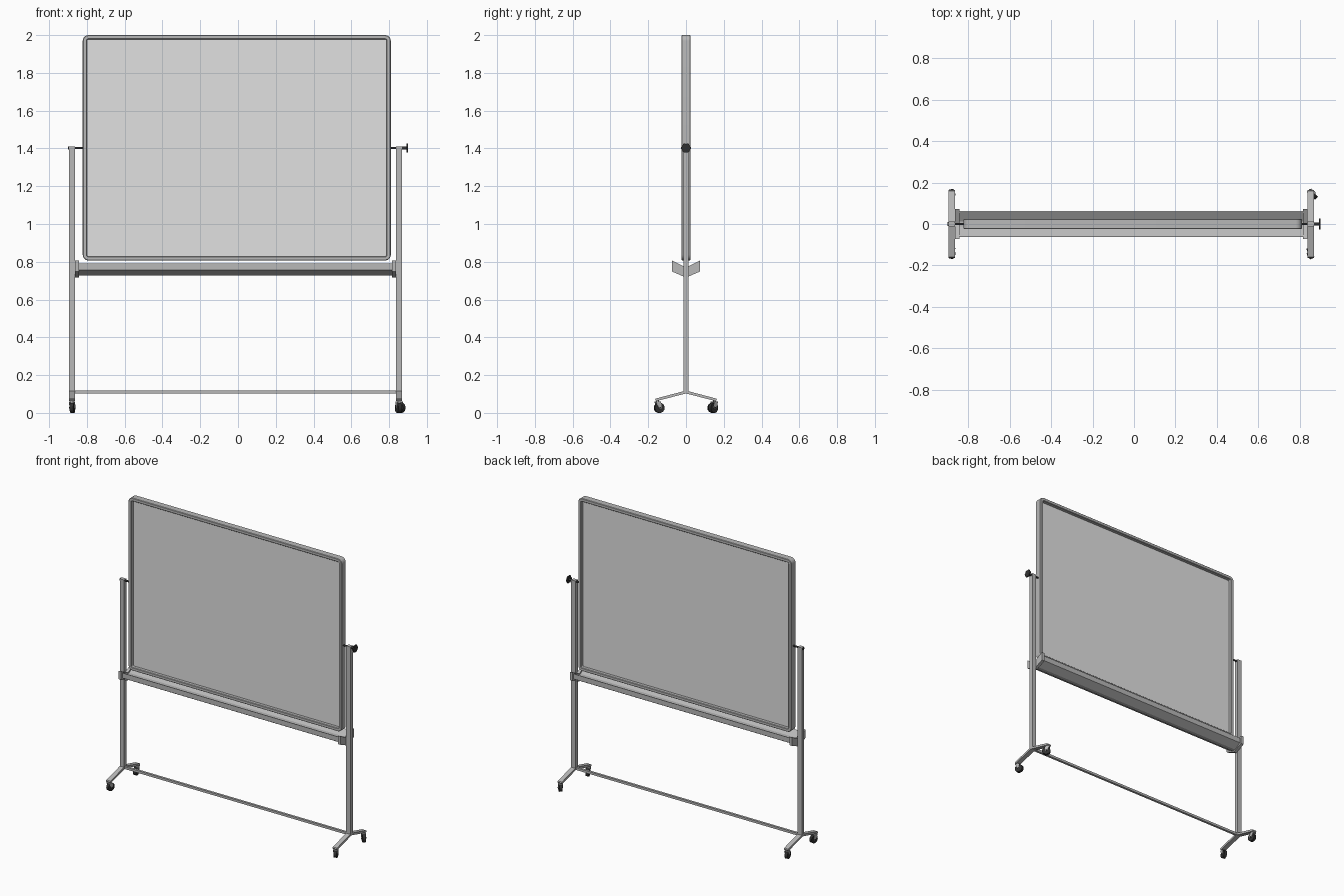
import bpy, bmesh, math
from mathutils import Matrix, Vector

if "Cube" in bpy.data.objects:
    bpy.data.objects.remove(bpy.data.objects["Cube"])


def material(name, r, g, b):
    m = bpy.data.materials.new(name)
    m.diffuse_color = (r, g, b, 1)
    m.use_nodes = True
    m.node_tree.nodes["Principled BSDF"].inputs["Base Color"].default_value = m.diffuse_color
    return m


METAL = material("grey metal", 0.48, 0.48, 0.48)
BOARD = material("board white", 0.75, 0.75, 0.75)
BLACK = material("black rubber", 0.03, 0.03, 0.03)


def finish(name, bm, mat, smooth=False):
    bmesh.ops.recalc_face_normals(bm, faces=bm.faces)
    me = bpy.data.meshes.new(name)
    bm.to_mesh(me)
    bm.free()
    me.materials.append(mat)
    ob = bpy.data.objects.new(name, me)
    bpy.context.collection.objects.link(ob)
    if smooth:
        bpy.context.view_layer.objects.active = ob
        ob.select_set(True)
        bpy.ops.object.shade_smooth_by_angle(angle=math.radians(35))
        ob.select_set(False)
    return ob


def box(name, lo, hi, mat, mtx=None):
    bm = bmesh.new()
    bmesh.ops.create_cube(bm, size=1)
    for v in bm.verts:
        v.co = Vector([lo[i] + (v.co[i] + 0.5) * (hi[i] - lo[i]) for i in range(3)])
    if mtx:
        bm.transform(mtx)
    return finish(name, bm, mat)


def extrude_x(name, yz, x0, x1, mat, mtx=None):
    bm = bmesh.new()
    a = [bm.verts.new((x0, y, z)) for y, z in yz]
    b = [bm.verts.new((x1, y, z)) for y, z in yz]
    bm.faces.new(a)
    bm.faces.new(b)
    n = len(yz)
    for i in range(n):
        bm.faces.new((a[i], a[(i + 1) % n], b[(i + 1) % n], b[i]))
    if mtx:
        bm.transform(mtx)
    return finish(name, bm, mat)


def rod_x(name, x0, x1, y, z, r, mat, sides=16, mtx=None):
    bm = bmesh.new()
    bmesh.ops.create_cone(bm, cap_ends=True, segments=sides, radius1=r, radius2=r, depth=x1 - x0)
    bm.transform(Matrix.Translation(((x0 + x1) / 2, y, z)) @ Matrix.Rotation(math.pi / 2, 4, 'Y'))
    if mtx:
        bm.transform(mtx)
    return finish(name, bm, mat, True)


# Rounded board outline, inset by d
X0, X1, Z0, Z1 = -0.822, 0.809, 0.807, 2.0


def outline(d, r, steps=6):
    pts = []
    for cx, cz, a0 in ((X1 - d - r, Z1 - d - r, 0), (X0 + d + r, Z1 - d - r, 90),
                       (X0 + d + r, Z0 + d + r, 180), (X1 - d - r, Z0 + d + r, 270)):
        for i in range(steps + 1):
            a = math.radians(a0 + 90 * i / steps)
            pts.append((cx + r * math.cos(a), cz + r * math.sin(a)))
    return pts


# Board frame: closed section swept round the outline
bm = bmesh.new()
section = [(0, 0.03, -0.021), (0.003, 0.027, -0.024), (0.019, 0.011, -0.024), (0.022, 0.008, -0.021),
           (0.022, 0.008, 0.021), (0.019, 0.011, 0.024), (0.003, 0.027, 0.024), (0, 0.03, 0.021)]
rings = [[bm.verts.new((x, y, z)) for x, z in outline(d, r)] for d, r, y in section]
for k, ring in enumerate(rings):
    nxt = rings[(k + 1) % len(rings)]
    for i in range(len(ring)):
        j = (i + 1) % len(ring)
        bm.faces.new((ring[i], ring[j], nxt[j], nxt[i]))
finish("board_frame", bm, METAL, True)

# Writing panel: one sheet set into the middle of the frame
bm = bmesh.new()
bm.faces.new([bm.verts.new((x, 0, z)) for x, z in outline(0.0215, 0.008)])
finish("writing_panel", bm, BOARD)

# Tray and cross bar
tray = [(-0.062, 0.792), (-0.062, 0.757), (-0.012, 0.728), (0.012, 0.728), (0.062, 0.757),
        (0.062, 0.792), (0.058, 0.792), (0.012, 0.764), (-0.012, 0.764), (-0.058, 0.792)]
extrude_x("pen_tray", tray, -0.844, 0.818, METAL)
box("cross_bar", (-0.866, -0.008, 0.102), (0.839, 0.008, 0.118), METAL)


# Caster: stem, fork and wheel, swivelled about the stem
def caster(tag, x, y, angle):
    m = Matrix.Translation((x, y, 0)) @ Matrix.Rotation(math.radians(angle), 4, 'Z')
    bm = bmesh.new()
    bmesh.ops.create_cone(bm, cap_ends=True, segments=12, radius1=0.008, radius2=0.008, depth=0.022)
    bm.transform(m @ Matrix.Translation((0, 0, 0.064)))
    finish("caster_stem_" + tag, bm, METAL, True)
    box("caster_fork_top_" + tag, (-0.014, -0.012, 0.055), (0.014, 0.016, 0.059), METAL, m)
    side = [(-0.012, 0.059), (0.016, 0.059), (0.02, 0.026), (0.012, 0.02), (0.004, 0.026)]
    for s, n in ((-1, "left"), (1, "right")):
        a, b = sorted((s * 0.0115, s * 0.014))
        extrude_x("caster_fork_%s_%s" % (n, tag), side, a, b, METAL, m)
    rod_x("caster_wheel_" + tag, -0.010, 0.010, 0.011, 0.027, 0.027, BLACK, 24, m)
    rod_x("caster_axle_" + tag, -0.016, 0.016, 0.011, 0.027, 0.005, BLACK, 10, m)


# Stand ends: post, spread legs, tray bracket, casters
foot = [(0, 0.118), (0.16, 0.076), (0.164, 0.070), (0.158, 0.062), (0, 0.103)]
foot_outline = foot + [(-y, z) for y, z in reversed(foot[1:4])]
bracket = [(-0.073, 0.806), (-0.073, 0.748), (0, 0.716), (0.073, 0.748), (0.073, 0.806), (0, 0.770)]
for side, x0, x1, bx0, bx1, swivel in (("left", -0.895, -0.863, -0.863, -0.842, (-12, 190)),
                                       ("right", 0.837, 0.869, 0.816, 0.837, (20, 225))):
    xm = (x0 + x1) / 2
    box("post_" + side, (x0, -0.013, 0.108), (x1, 0.013, 1.41), METAL)
    extrude_x("foot_" + side, foot_outline, x0, x1, METAL)
    extrude_x("tray_bracket_" + side, bracket, bx0, bx1, METAL)
    caster("front_" + side, xm, -0.152, swivel[0])
    caster("back_" + side, xm, 0.152, swivel[1])

# Pivot rods, bolt head and clamping knob
PZ = 1.402
rod_x("pivot_rod_left", -0.896, -0.818, 0, PZ, 0.006, BLACK)
rod_x("pivot_bolt_head", -0.900, -0.894, 0, PZ, 0.010, BLACK, 6)
rod_x("pivot_rod_right", 0.805, 0.893, 0, PZ, 0.006, BLACK)
rod_x("knob_neck", 0.869, 0.893, 0, PZ, 0.008, BLACK)

# Lobed knob
lobes = []
for i in range(36):
    a = 2 * math.pi * i / 36
    r = 0.0245 + 0.0022 * math.cos(6 * a)
    lobes.append((r * math.cos(a), PZ + r * math.sin(a)))
extrude_x("clamp_knob", lobes, 0.892, 0.900, BLACK)
